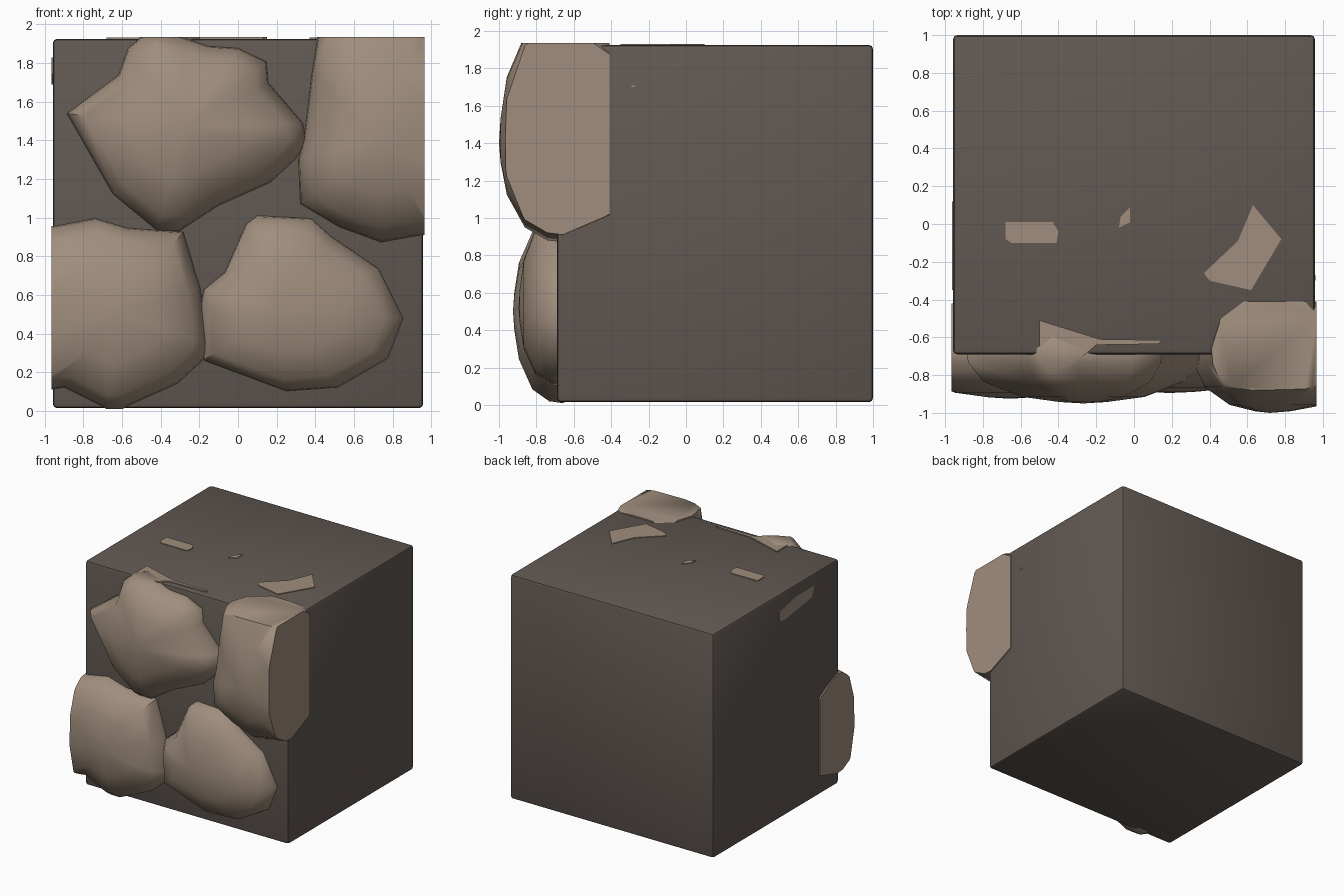
import bpy, bmesh
from mathutils import Vector

if "Cube" in bpy.data.objects:
    bpy.data.objects.remove(bpy.data.objects["Cube"])


def material(name, rgb):
    m = bpy.data.materials.new(name)
    m.diffuse_color = (*rgb, 1)
    m.use_nodes = True
    m.node_tree.nodes["Principled BSDF"].inputs["Base Color"].default_value = m.diffuse_color
    return m


MORTAR = material("mortar_dark", (0.12, 0.098, 0.085))
STONE = material("stone_tan", (0.35, 0.27, 0.205))
LIM_X, TOP = 0.966, 1.935


def finish(bm, name, mat, angle):
    bmesh.ops.recalc_face_normals(bm, faces=bm.faces)
    me = bpy.data.meshes.new(name)
    bm.to_mesh(me)
    bm.free()
    me.materials.append(mat)
    ob = bpy.data.objects.new(name, me)
    bpy.context.collection.objects.link(ob)
    bpy.ops.object.select_all(action='DESELECT')
    ob.select_set(True)
    bpy.context.view_layer.objects.active = ob
    bpy.ops.object.shade_smooth_by_angle(angle=angle)
    return ob


def trim(bm):
    # slice the stone flush with the block's sides, top and bottom
    for co, no in (((LIM_X, 0, 0), (1, 0, 0)), ((-LIM_X, 0, 0), (-1, 0, 0)),
                   ((0, 0, TOP), (0, 0, 1)), ((0, 0, 0), (0, 0, -1))):
        geom = bm.verts[:] + bm.edges[:] + bm.faces[:]
        cut = bmesh.ops.bisect_plane(bm, geom=geom, plane_co=co, plane_no=no,
                                     clear_outer=True)["geom_cut"]
        edges = [e for e in cut if isinstance(e, bmesh.types.BMEdge)]
        if edges:
            bmesh.ops.holes_fill(bm, edges=edges, sides=0)


def stone(name, outline, apex, front, back):
    # rings shrink from the outline towards the apex, bulging forward
    base = -0.70
    d = front - base
    rings = [(0.80, back), (1.0, base + 0.04), (0.98, base + 0.14 * d),
             (0.85, base + 0.54 * d), (0.52, base + 0.86 * d),
             (0.2, base + 0.97 * d)]
    bm = bmesh.new()
    loops = []
    for s, y in rings:
        loops.append([bm.verts.new((apex[0] + (x - apex[0]) * s, y,
                                    apex[1] + (z - apex[1]) * s))
                      for x, z in outline])
    n = len(outline)
    for a, b in zip(loops, loops[1:]):
        for i in range(n):
            j = (i + 1) % n
            bm.faces.new((a[i], a[j], b[j], b[i]))
    bm.faces.new(loops[0])
    tip = bm.verts.new((apex[0], front, apex[1]))
    for i in range(n):
        bm.faces.new((loops[-1][i], loops[-1][(i + 1) % n], tip))
    trim(bm)
    finish(bm, name, STONE, 0.9)


def patch(name, pts, axis, level, depth):
    # thin stone face breaking through the block surface
    bm = bmesh.new()

    def place(p, h):
        return Vector((p[0], p[1], h)) if axis == 'z' else Vector((h, p[0], p[1]))
    a = [bm.verts.new(place(p, level)) for p in pts]
    b = [bm.verts.new(place(p, level - depth)) for p in pts]
    bm.faces.new(a)
    bm.faces.new(b[::-1])
    for i in range(len(pts)):
        j = (i + 1) % len(pts)
        bm.faces.new((a[i], a[j], b[j], b[i]))
    finish(bm, name, STONE, 0.5)


# mortar block
bm = bmesh.new()
bmesh.ops.create_cube(bm, size=1)
for v in bm.verts:
    v.co = Vector((v.co.x * 1.916, v.co.y * 1.69 + 0.155, v.co.z * 1.91 + 0.97))
bmesh.ops.bevel(bm, geom=bm.edges[:], offset=0.022, segments=2,
                affect='EDGES', profile=0.5)
finish(bm, "mortar_block", MORTAR, 0.5)

# four face stones
stone("upper_left_stone",
      [(-0.89, 1.54), (-0.62, 1.74), (-0.57, 1.88), (-0.45, 1.98), (-0.3, 1.94),
       (-0.15, 1.89), (0, 1.88), (0.15, 1.81), (0.16, 1.7), (0.34, 1.49),
       (0.36, 1.39), (0.3, 1.3), (0.17, 1.18), (-0.1, 1.06), (-0.3, 0.93),
       (-0.42, 0.93), (-0.65, 1.12)], (-0.27, 1.47), -0.95, -0.52)
stone("upper_right_stone",
      [(0.34, 1.42), (0.31, 1.3), (0.32, 1.07), (0.52, 0.95), (0.74, 0.87),
       (1.02, 0.92), (1.25, 1.1), (1.27, 1.5), (1.2, 1.85), (0.95, 2.06),
       (0.6, 2.08), (0.42, 2.0), (0.38, 1.75)], (0.72, 1.4), -1.0, -0.41)
stone("lower_left_stone",
      [(-1.2, 0.8), (-1.0, 0.95), (-0.74, 1.0), (-0.57, 0.95), (-0.28, 0.93),
       (-0.19, 0.63), (-0.15, 0.35), (-0.17, 0.27), (-0.31, 0.14), (-0.6, 0.01),
       (-0.68, 0.01), (-0.9, 0.12), (-1.05, 0.1), (-1.22, 0.35)],
      (-0.65, 0.5), -0.925, -0.42)
stone("lower_right_stone",
      [(-0.2, 0.53), (-0.18, 0.63), (-0.07, 0.72), (0.04, 0.97), (0.1, 1.015),
       (0.38, 1.0), (0.48, 0.91), (0.73, 0.74), (0.86, 0.48), (0.78, 0.27),
       (0.52, 0.12), (0.25, 0.1), (-0.18, 0.26)], (0.18, 0.52), -0.895, -0.55)

# stone faces showing through the top
patch("top_patch_left", [(-0.68, 0.01), (-0.43, 0.01), (-0.4, -0.04),
                         (-0.41, -0.1), (-0.65, -0.1), (-0.68, -0.08)], 'z', 1.931, 0.05)
patch("top_patch_middle", [(-0.02, 0.09), (-0.02, 0.01), (-0.08, -0.02),
                           (-0.07, 0.04)], 'z', 1.93, 0.05)
patch("top_patch_right", [(0.63, 0.1), (0.78, -0.08), (0.62, -0.35),
                          (0.4, -0.3), (0.37, -0.26), (0.55, -0.09)], 'z', 1.931, 0.05)
patch("top_strip", [(-0.5, -0.7), (-0.5, -0.51), (-0.18, -0.61), (0.15, -0.615),
                    (0.13, -0.635), (-0.2, -0.64), (-0.27, -0.7)], 'z', 1.934, 0.05)

# stone faces showing through the sides
patch("left_side_patch", [(0.12, 1.7), (0.12, 1.78), (-0.12, 1.83), (-0.35, 1.83),
                          (-0.32, 1.74), (0.04, 1.69)], 'x', -0.964, -0.05)
patch("right_side_patch", [(-0.3, 1.7), (-0.28, 1.712), (-0.27, 1.7)], 'x', 0.962, 0.04)
